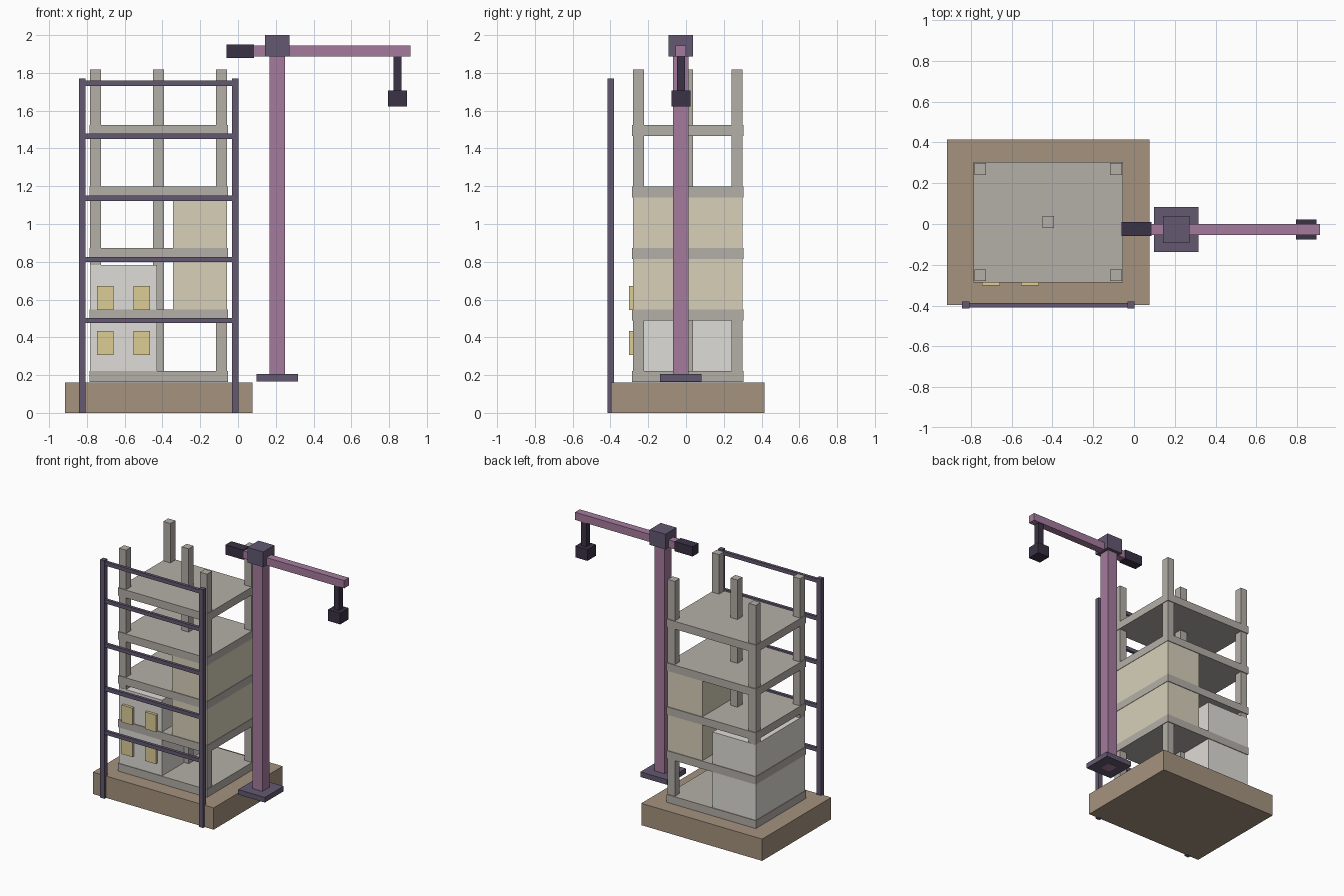
import bpy

if "Cube" in bpy.data.objects:
    bpy.data.objects.remove(bpy.data.objects["Cube"])


def material(name, rgb):
    m = bpy.data.materials.new(name)
    # colours given as display values, stored linear
    m.diffuse_color = tuple(c ** 2.2 for c in rgb) + (1.0,)
    m.use_nodes = True
    m.node_tree.nodes["Principled BSDF"].inputs["Base Color"].default_value = m.diffuse_color
    return m


EARTH = material("earth", (0.64, 0.57, 0.49))
CONCRETE = material("concrete", (0.70, 0.68, 0.65))
PLASTER = material("plaster", (0.87, 0.86, 0.84))
CREAM = material("cream", (0.84, 0.81, 0.72))
GLASS = material("window_yellow", (0.86, 0.80, 0.58))
STEEL = material("steel", (0.39, 0.35, 0.44))
PURPLE = material("crane_purple", (0.64, 0.48, 0.61))
DARK = material("dark_metal", (0.24, 0.21, 0.28))


def box(name, x, y, z, mat):
    """Box from (min, max) ranges on each axis."""
    mesh = bpy.data.meshes.new(name)
    verts = [(a, b, c) for a in x for b in y for c in z]
    faces = [(0, 1, 3, 2), (4, 6, 7, 5), (0, 4, 5, 1),
             (2, 3, 7, 6), (0, 2, 6, 4), (1, 5, 7, 3)]
    mesh.from_pydata(verts, [], faces)
    mesh.materials.append(mat)
    ob = bpy.data.objects.new(name, mesh)
    bpy.context.collection.objects.link(ob)
    return ob


def around(c, size):
    return (c - size / 2, c + size / 2)


# Ground block
box("ground_block", (-0.917, 0.077), (-0.396, 0.415), (0, 0.162), EARTH)

# Floor slabs
STOREY = 0.326
for i in range(5):
    z = 0.163 + i * STOREY
    box(f"floor_slab_{i}", (-0.787, -0.054), (-0.286, 0.304), (z, z + 0.058), CONCRETE)

# Four corner columns and the centre column
CX, CY = -0.4205, 0.009
spots = [(sx, sy) for sx in (-1, 1) for sy in (-1, 1)] + [(0, 0)]
for i, (sx, sy) in enumerate(spots):
    box(f"column_{i}", around(CX + sx * 0.333, 0.058), around(CY + sy * 0.26, 0.058),
        (0.165, 1.818), CONCRETE)

# Enclosed rooms
box("plaster_room", (-0.783, -0.428), (-0.281, 0.299), (0.2, 0.783), PLASTER)
box("cream_room", (-0.344, -0.057), (-0.281, 0.299), (0.53, 1.16), CREAM)

# Windows on the front of the plaster room
for col, x in enumerate((-0.702, -0.509)):
    for row, z in enumerate((0.37, 0.607)):
        box(f"window_{col}_{row}", around(x, 0.088), (-0.301, -0.276), around(z, 0.127), GLASS)

# Scaffold posts and rails
for side, x in (("left", -0.825), ("right", -0.0145)):
    box(f"scaffold_post_{side}", around(x, 0.035), (-0.415, -0.38), (0, 1.77), STEEL)
for i, z in enumerate((0.489, 0.812, 1.137, 1.464, 1.745)):
    box(f"scaffold_rail_{i}", (-0.825, -0.0145), around(-0.3975, 0.022), around(z, 0.028), STEEL)

# Tower crane
X, Y = 0.207, -0.027
box("crane_foot", around(X, 0.22), around(Y, 0.22), (0.167, 0.205), STEEL)
box("crane_mast", around(X, 0.083), around(Y, 0.083), (0.165, 1.9), PURPLE)
box("crane_head", around(X, 0.13), around(Y, 0.13), (1.887, 2.0), STEEL)
box("crane_jib", (0.05, 0.912), around(Y, 0.056), (1.887, 1.944), PURPLE)
box("crane_counterweight", (-0.062, 0.085), around(Y + 0.003, 0.07), (1.879, 1.951), DARK)
box("crane_cable", around(0.844, 0.043), around(Y, 0.043), (1.69, 1.9), DARK)
box("crane_hook_block", around(0.844, 0.1), around(Y, 0.1), (1.622, 1.706), DARK)
